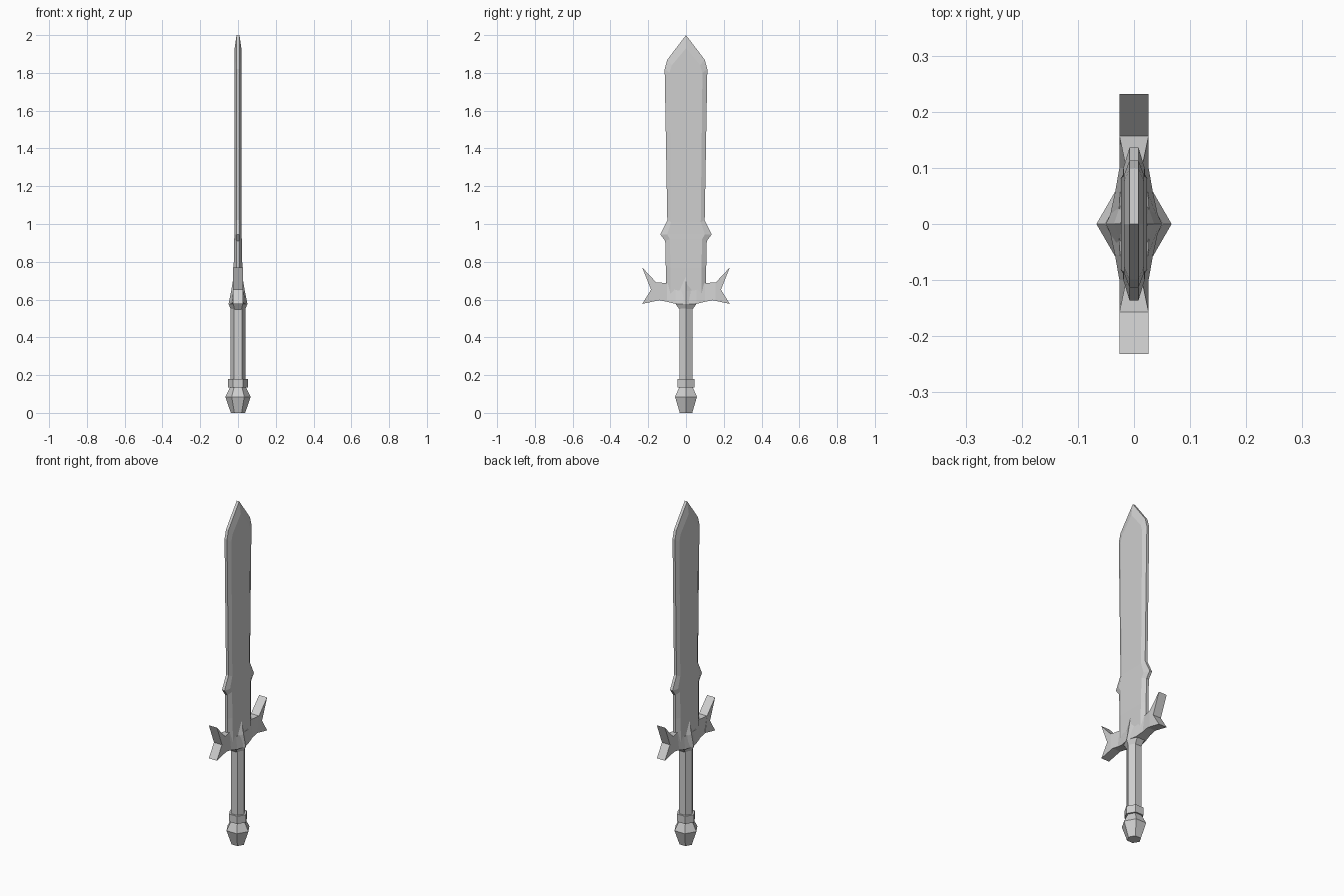
import bpy, bmesh, math

cube = bpy.data.objects.get("Cube")
if cube:
    bpy.data.objects.remove(cube)

steel = bpy.data.materials.new("pale_grey")
steel.use_nodes = True
GREY = (0.62, 0.62, 0.62, 1)
steel.diffuse_color = GREY
steel.node_tree.nodes["Principled BSDF"].inputs["Base Color"].default_value = GREY


def loft(name, rings, closed_path=False):
    """Skin matching rings of points, capping both ends."""
    bm = bmesh.new()
    loops = [[bm.verts.new(p) for p in ring] for ring in rings]
    n = len(loops[0])
    for a, b in zip(loops, loops[1:]):
        for i in range(n):
            j = (i + 1) % n
            bm.faces.new((a[i], a[j], b[j], b[i]))
    bm.faces.new(loops[0])
    bm.faces.new(loops[-1])
    bmesh.ops.remove_doubles(bm, verts=bm.verts, dist=0.0001)
    bmesh.ops.recalc_face_normals(bm, faces=bm.faces)
    mesh = bpy.data.meshes.new(name)
    bm.to_mesh(mesh)
    bm.free()
    mesh.materials.append(steel)
    obj = bpy.data.objects.new(name, mesh)
    bpy.context.collection.objects.link(obj)
    return obj


def hexagon(z, rx, ry=None):
    ry = rx if ry is None else ry
    return [(rx * math.cos(k * math.pi / 3), ry * math.sin(k * math.pi / 3), z)
            for k in range(6)]


# Six-sided handle parts
loft("pommel", [hexagon(0, 0.038), hexagon(0.085, 0.067), hexagon(0.138, 0.04)])
loft("grip_collar", [hexagon(0.135, 0.052), hexagon(0.18, 0.052)])
loft("grip", [hexagon(0.13, 0.04), hexagon(0.57, 0.04)])

# Blade: edge height, edge y, face height, face y, face x
EDGE = 0.008
stations = [
    (0.60, 0.107, 0.60, 0.082, 0.024),
    (0.77, 0.107, 0.77, 0.082, 0.023),
    (0.91, 0.110, 0.92, 0.085, 0.020),
    (0.945, 0.136, 0.945, 0.100, 0.019),
    (1.02, 0.099, 1.01, 0.078, 0.018),
    (1.82, 0.113, 1.80, 0.087, 0.018),
    (1.87, 0.099, 1.84, 0.075, 0.018),
    (2.00, 0.0, 1.93, 0.0, 0.018),
]
loft("blade", [[(EDGE, yo, zo), (xi, yi, zi), (xi, -yi, zi), (EDGE, -yo, zo),
                (-EDGE, -yo, zo), (-xi, -yi, zi), (-xi, yi, zi), (-EDGE, yo, zo)]
               for zo, yo, zi, yi, xi in stations])

# Ridged boss in the middle of the guard, tapering up the blade
loft("guard_boss", [hexagon(0.545, 0.037), hexagon(0.577, 0.05, 0.064),
                    hexagon(0.645, 0.036, 0.06), hexagon(0.72, 0.024, 0.004)])

# Guard arms: y, bottom z, top z, bottom x, top x
arm = [(0, 0.577, 0.645, 0.046, 0.028), (0.055, 0.577, 0.65, 0.034, 0.025),
       (0.10, 0.588, 0.688, 0.026, 0.014), (0.157, 0.60, 0.69, 0.026, 0.026)]
# Forked end profile: y, z
fork = [(0.14, 0.597), (0.232, 0.577), (0.185, 0.652), (0.232, 0.77), (0.157, 0.69)]
for side, label in ((1, "back"), (-1, "front")):
    loft(label + "_guard_arm",
         [[(xb, side * y, zb), (xt, side * y, zt), (-xt, side * y, zt), (-xb, side * y, zb)]
          for y, zb, zt, xb, xt in arm])
    loft(label + "_guard_fork",
         [[(x, side * y, z) for y, z in fork] for x in (-0.026, 0.026)])
